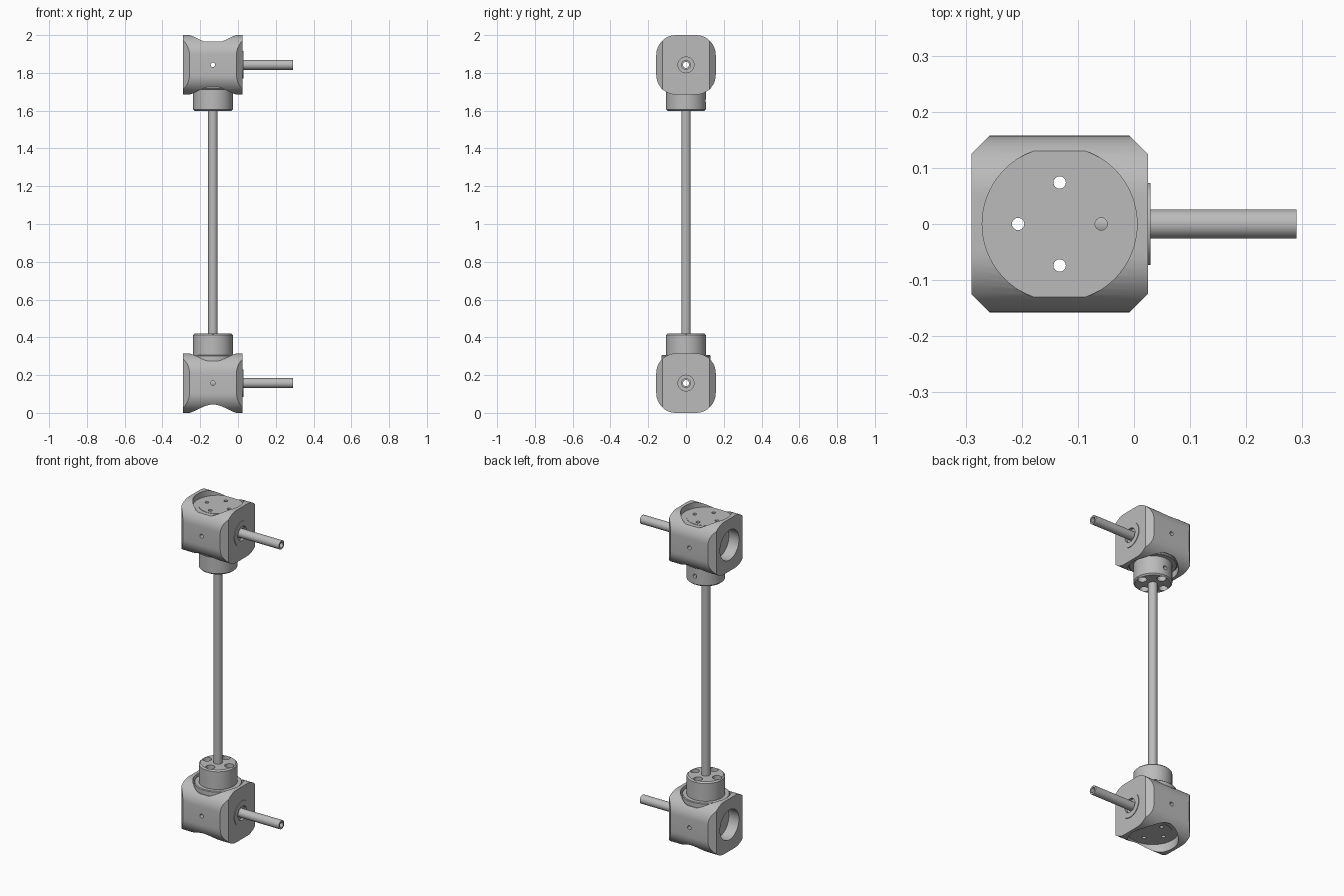
import bpy, bmesh
from math import pi, sin, cos, radians
from mathutils import Vector, Matrix

if "Cube" in bpy.data.objects:
    bpy.data.objects.remove(bpy.data.objects["Cube"], do_unlink=True)

metal = bpy.data.materials.new("grey_metal")
metal.use_nodes = True
grey = (0.5, 0.5, 0.5, 1)
metal.diffuse_color = grey
metal.node_tree.nodes["Principled BSDF"].inputs["Base Color"].default_value = grey

CX = -0.1325     # common vertical axis of both housings
HALF = 0.1575    # half size of a housing
AXES = {"x": Vector((1, 0, 0)), "y": Vector((0, 1, 0)), "z": Vector((0, 0, 1))}


def finish(name, bm):
    bmesh.ops.recalc_face_normals(bm, faces=bm.faces)
    mesh = bpy.data.meshes.new(name)
    bm.to_mesh(mesh)
    bm.free()
    mesh.materials.append(metal)
    ob = bpy.data.objects.new(name, mesh)
    bpy.context.scene.collection.objects.link(ob)
    return ob


def cylinder(name, axis, radius, a, b, centre, sides=64, bevel=0):
    """Cylinder along an axis, from a to b measured from the centre."""
    bm = bmesh.new()
    direction = AXES[axis]
    place = Matrix.Translation(Vector(centre) + direction * (a + b) / 2)
    turn = Vector((0, 0, 1)).rotation_difference(direction).to_matrix().to_4x4()
    bmesh.ops.create_cone(bm, cap_ends=True, segments=sides, radius1=radius,
                          radius2=radius, depth=abs(b - a), matrix=place @ turn)
    if bevel:
        rims = [e for e in bm.edges if any(len(f.verts) > 4 for f in e.link_faces)]
        bmesh.ops.bevel(bm, geom=rims, offset=bevel, segments=1, affect='EDGES')
    return finish(name, bm)


def cut(ob, cutters):
    """Subtract the cutters one after another, then delete them."""
    for c in cutters:
        c.hide_render = True
        mod = ob.modifiers.new("cut", 'BOOLEAN')
        mod.operation, mod.solver, mod.object = 'DIFFERENCE', 'EXACT', c
    bpy.context.view_layer.update()
    deps = bpy.context.evaluated_depsgraph_get()
    mesh = bpy.data.meshes.new_from_object(ob.evaluated_get(deps))
    ob.modifiers.clear()
    ob.data = mesh
    for c in cutters:
        bpy.data.objects.remove(c, do_unlink=True)


def housing_body(name, centre):
    """Rounded square prism along x with chamfered upright corners."""
    bm = bmesh.new()
    r, n = 0.105, 12
    ring = []
    for k in range(4):
        mid = radians(45 + 90 * k)
        for i in range(n + 1):
            t = radians(90 * k + 90 * i / n)
            y = (HALF - r) * (1 if cos(mid) > 0 else -1) + r * cos(t)
            z = (HALF - r) * (1 if sin(mid) > 0 else -1) + r * sin(t)
            ring.append(bm.verts.new((-HALF, y, z)))
    face = bm.faces.new(ring)
    grown = bmesh.ops.extrude_face_region(bm, geom=[face])
    moved = [g for g in grown["geom"] if isinstance(g, bmesh.types.BMVert)]
    bmesh.ops.translate(bm, verts=moved, vec=(2 * HALF, 0, 0))
    for sx in (-1, 1):
        for sy in (-1, 1):
            geom = bm.verts[:] + bm.edges[:] + bm.faces[:]
            bmesh.ops.bisect_plane(bm, geom=geom, plane_no=(sx, sy, 0), clear_outer=True,
                                   plane_co=(sx * HALF, sy * (HALF - 0.033), 0))
            open_edges = [e for e in bm.edges if e.is_boundary]
            bmesh.ops.holes_fill(bm, edges=open_edges)
    bmesh.ops.translate(bm, verts=bm.verts, vec=centre)
    return finish(name, bm)


def pin_holes(s, c):
    """Four through holes around the upright axis."""
    return [cylinder("cutter", "z", 0.011, -0.4, 0.4,
                     c + 0.074 * Vector((cos(k * pi / 2), sin(k * pi / 2), 0)), 24)
            for k in range(4)]


def drive_unit(label, s, shift, shaft_start):
    """One gear housing; s is +1 when its cap faces up, -1 when it faces down."""
    c = Vector((CX, 0, 1 + s * (1 - HALF)))
    cap = 0.1225 - shift
    parts = []

    # Housing: cap and collar recesses, end bore, cross hole, shaft bore
    body = housing_body(label + "_housing", c)
    cut(body, [
        cylinder("cutter", "z", 0.138, s * cap, s * 0.25, c, 96),
        cylinder("cutter", "z", 0.138, -s * 0.118, -s * 0.25, c, 96),
        cylinder("cutter", "x", 0.09, -0.25, -0.09, c),
        cylinder("cutter", "y", 0.012, -0.25, 0.25, c, 24),
        cylinder("cutter", "x", 0.042, HALF - 0.012, 0.25, c, 48),
        cylinder("cutter", "x", 0.016, -0.25, 0.25, c, 32),
    ] + pin_holes(s, c))
    parts.append(body)

    # Thin cap plate in the outer recess
    plate = cylinder(label + "_cap_plate", "z", 0.105, s * (cap - 0.004), s * (cap + 0.002), c)
    cut(plate, pin_holes(s, c))
    parts.append(plate)

    # Bearing ring and coupling collar on the inner side
    ring = cylinder(label + "_bearing_ring", "z", 0.131, -s * 0.112, -s * (0.13 + shift), c, 96, 0.004)
    cut(ring, pin_holes(s, c))
    end = 0.245 + shift
    collar = cylinder(label + "_collar", "z", 0.105, -s * 0.122, -s * end, c, 64, 0.008)
    sockets = [cylinder("cutter", "z", 0.025, -s * (end - 0.035), -s * (end + 0.1),
                        c + 0.074 * Vector((cos(k * pi / 2), sin(k * pi / 2), 0)), 32)
               for k in range(4)]
    if s > 0:
        sockets.append(cylinder("cutter", "y", 0.012, 0.06, 0.2, c - Vector((0, 0, 0.19)), 24))
    cut(collar, pin_holes(s, c) + sockets)
    parts += [ring, collar]

    # Output flange and hollow shaft
    flange = cylinder(label + "_flange", "x", 0.073, HALF - 0.002, HALF + 0.004, c)
    cut(flange, [cylinder("cutter", "x", 0.042, 0.1, 0.25, c, 48)])
    shaft = cylinder(label + "_output_shaft", "x", 0.026, shaft_start, 0.4225, c, 48)
    cut(shaft, [cylinder("cutter", "x", 0.016, -0.1, 0.5, c, 32)])
    return parts + [flange, shaft]


objects = drive_unit("upper", 1, 0, 0.03) + drive_unit("lower", -1, 0.018, -0.03)

# Long rod joining both collars
objects.append(cylinder("connecting_rod", "z", 0.025, 0.38, 1.64, (CX, 0, 0), 48))

bpy.ops.object.select_all(action='DESELECT')
for ob in objects:
    ob.select_set(True)
bpy.context.view_layer.objects.active = objects[0]
bpy.ops.object.shade_smooth_by_angle(angle=radians(30))
